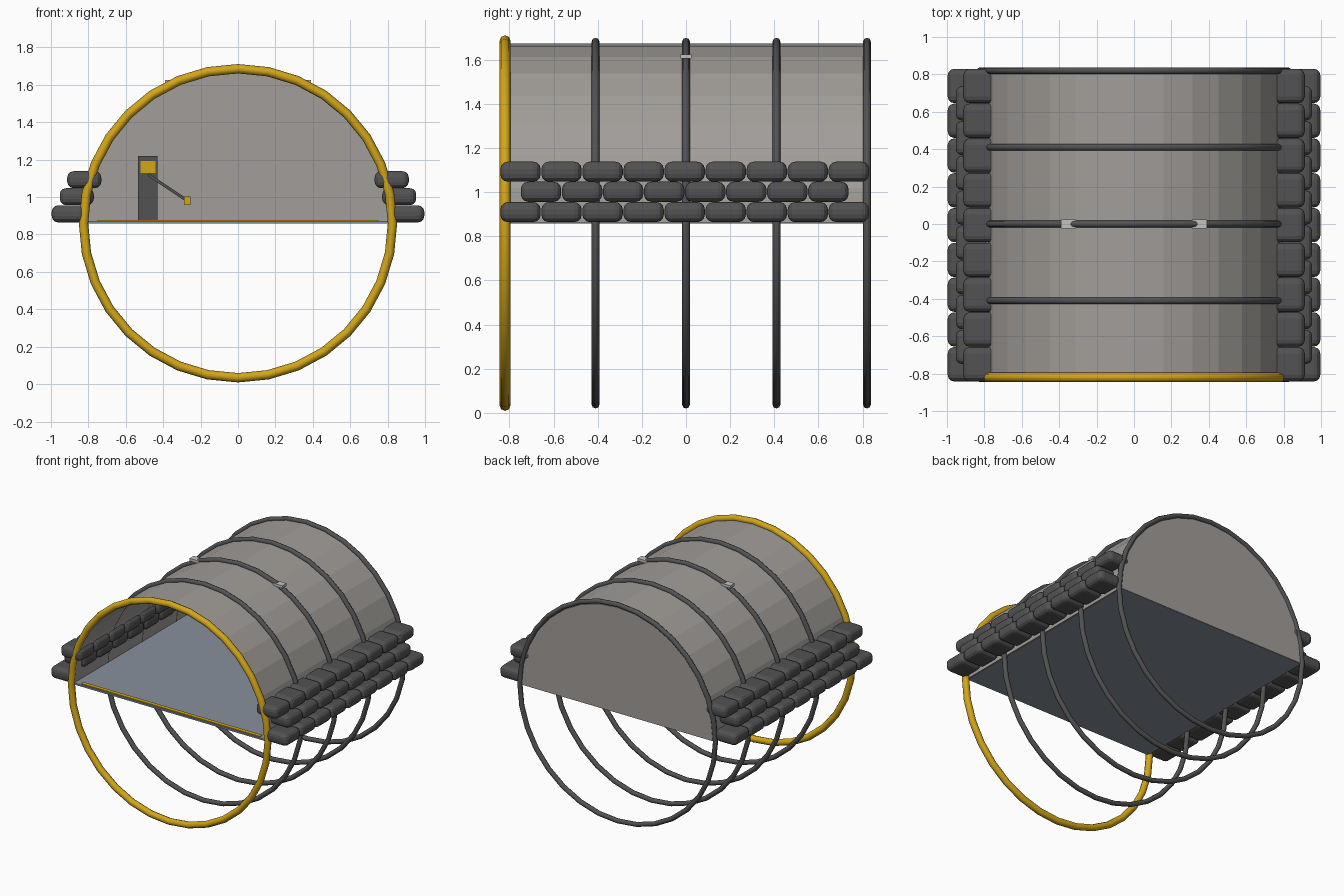
import bpy, bmesh, math

if "Cube" in bpy.data.objects:
    bpy.data.objects.remove(bpy.data.objects["Cube"])

CZ = 0.86  # height of the tunnel axis and floor


def material(name, r, g, b):
    m = bpy.data.materials.new(name)
    m.diffuse_color = (r, g, b, 1)
    m.use_nodes = True
    m.node_tree.nodes["Principled BSDF"].inputs["Base Color"].default_value = m.diffuse_color
    return m


DARK = material("dark grey", 0.085, 0.085, 0.088)
SHELL = material("warm grey", 0.36, 0.34, 0.32)
YELLOW = material("yellow", 0.65, 0.38, 0.01)
FLOOR = material("blue grey", 0.25, 0.28, 0.33)
LIGHT = material("light grey", 0.55, 0.54, 0.52)


def finish(bm, name, mat):
    bmesh.ops.recalc_face_normals(bm, faces=bm.faces)
    me = bpy.data.meshes.new(name)
    bm.to_mesh(me)
    bm.free()
    me.materials.append(mat)
    ob = bpy.data.objects.new(name, me)
    bpy.context.collection.objects.link(ob)
    return ob


def box(name, mat, center, size, rot_y=0.0):
    bm = bmesh.new()
    bmesh.ops.create_cube(bm, size=1)
    bmesh.ops.scale(bm, vec=size, verts=bm.verts)
    ob = finish(bm, name, mat)
    ob.location = center
    ob.rotation_euler = (0, rot_y, 0)
    return ob


def half_circle(r, n=16):
    return [(r * math.cos(math.pi * i / n), CZ + r * math.sin(math.pi * i / n)) for i in range(n + 1)]


def extrude_outline(name, mat, points, y0, y1):
    bm = bmesh.new()
    face = bm.faces.new([bm.verts.new((x, y0, z)) for x, z in points])
    new = bmesh.ops.extrude_face_region(bm, geom=[face])["geom"]
    bmesh.ops.translate(bm, vec=(0, y1 - y0, 0), verts=[v for v in new if isinstance(v, bmesh.types.BMVert)])
    return finish(bm, name, mat)


# arched shell and closed back wall
extrude_outline("arched_shell", SHELL, half_circle(0.815) + half_circle(0.806)[::-1], -0.82, 0.82)
extrude_outline("back_wall", SHELL, half_circle(0.803), 0.81, 0.825)

# full hoops; the front one is thicker and yellow
for i in range(5):
    front = i == 0
    bpy.ops.mesh.primitive_torus_add(
        major_segments=32, minor_segments=8,
        major_radius=0.826 if front else 0.822, minor_radius=0.025 if front else 0.018,
        location=(0, -0.82 + 0.41 * i, CZ), rotation=(math.pi / 2, 0, 0))
    hoop = bpy.context.object
    hoop.name = "front_hoop" if front else f"hoop_{i}"
    hoop.data.materials.append(YELLOW if front else DARK)
    bpy.ops.object.shade_smooth_by_angle(angle=math.radians(50))

# floor and yellow threshold
box("floor", FLOOR, (0, 0, CZ + 0.005), (1.61, 1.64, 0.012))
box("threshold_strip", YELLOW, (0, -0.795, CZ + 0.013), (1.5, 0.03, 0.008))

# lamps poking through the roof
for s in (-1, 1):
    box("roof_lamp", LIGHT, (s * 0.35, 0, 1.615), (0.08, 0.05, 0.02))

# control post with lever
box("control_post", DARK, (-0.483, 0.55, 1.039), (0.105, 0.1, 0.36))
box("control_plate", YELLOW, (-0.48, 0.497, 1.16), (0.08, 0.01, 0.065))
box("lever", DARK, (-0.375, 0.48, 1.05), (0.25, 0.016, 0.016), math.atan2(0.14, 0.21))
box("lever_grip", YELLOW, (-0.272, 0.48, 0.98), (0.034, 0.034, 0.045))

# stacked sandbags on both sides: (height, distance from axis, count)
bag = None
for z, x, count in ((0.91, 0.905, 9), (1.002, 0.862, 8), (1.093, 0.822, 9)):
    for s in (-1, 1):
        for i in range(count):
            y = (i - (count - 1) / 2) * 0.186 - 0.006
            if bag is None:
                bm = bmesh.new()
                bmesh.ops.create_cube(bm, size=1)
                bmesh.ops.scale(bm, vec=(0.182, 0.183, 0.091), verts=bm.verts)
                bmesh.ops.bevel(bm, geom=bm.edges[:], offset=0.034, segments=3, profile=0.5, affect='EDGES')
                bag = finish(bm, "sandbag", DARK)
                ob = bag
            else:
                ob = bpy.data.objects.new("sandbag", bag.data)
                bpy.context.collection.objects.link(ob)
            ob.location = (s * x, y, z)
